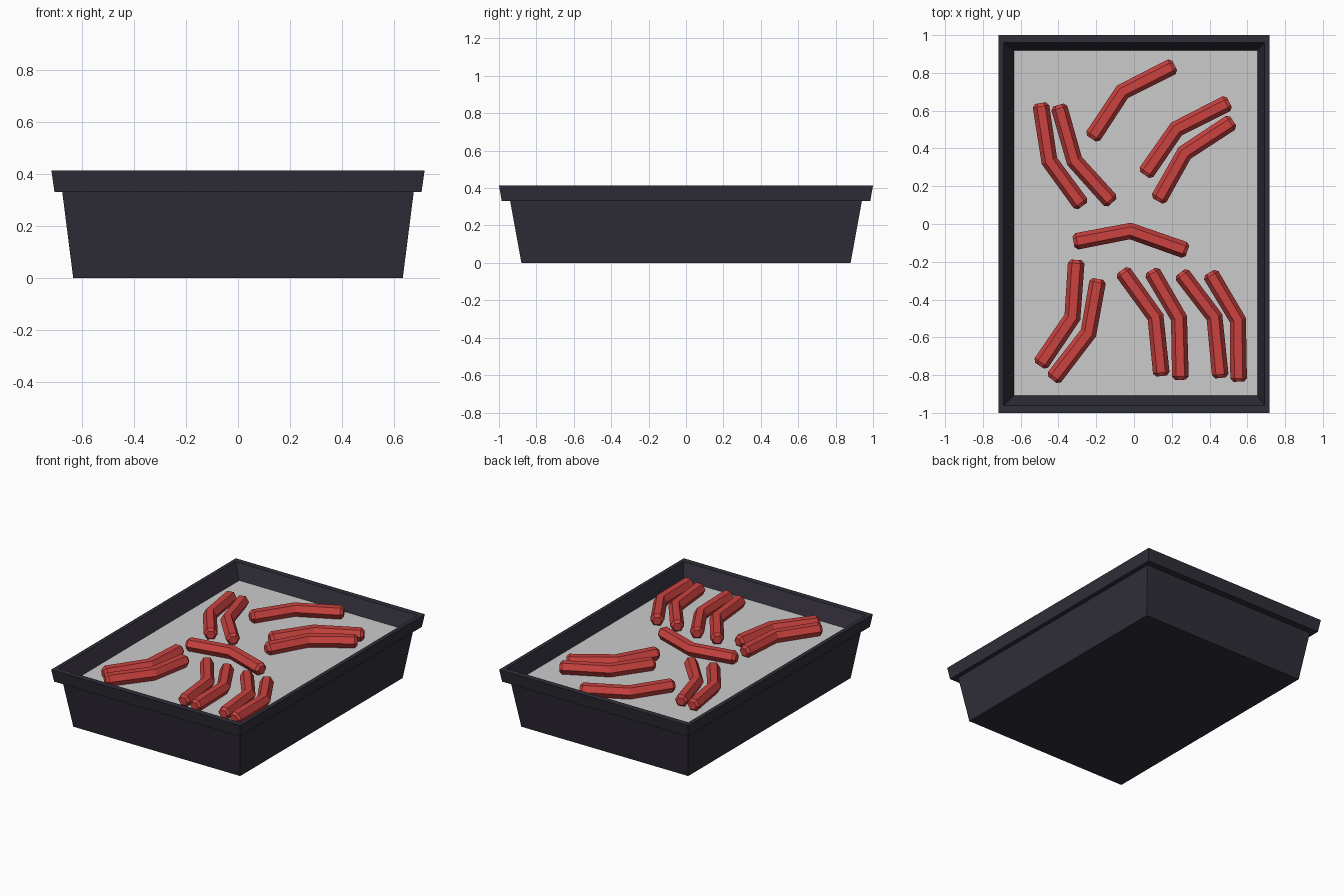
import bpy, bmesh, math
from mathutils import Vector

if "Cube" in bpy.data.objects:
    bpy.data.objects.remove(bpy.data.objects["Cube"])


def material(name, rgb):
    m = bpy.data.materials.new(name)
    m.diffuse_color = (*rgb, 1)
    m.use_nodes = True
    m.node_tree.nodes["Principled BSDF"].inputs["Base Color"].default_value = m.diffuse_color
    return m


def loft(name, rings, mat=None):
    """Skin a list of equal-length point rings and cap both ends."""
    bm = bmesh.new()
    loops = [[bm.verts.new(p) for p in r] for r in rings]
    for a, b in zip(loops, loops[1:]):
        for i in range(len(a)):
            j = (i + 1) % len(a)
            bm.faces.new((a[i], a[j], b[j], b[i]))
    bm.faces.new(loops[0])
    bm.faces.new(loops[-1])
    bmesh.ops.recalc_face_normals(bm, faces=bm.faces)
    me = bpy.data.meshes.new(name)
    bm.to_mesh(me)
    bm.free()
    ob = bpy.data.objects.new(name, me)
    bpy.context.collection.objects.link(ob)
    if mat:
        me.materials.append(mat)
    return ob


def rect(hx, hy, z, ox=0, oy=0):
    return [(ox + sx * hx, oy + sy * hy, z)
            for sx, sy in ((-1, -1), (1, -1), (1, 1), (-1, 1))]


DARK = material("dark_plastic", (0.03, 0.027, 0.04))
RED = material("sausage_red", (0.6, 0.055, 0.05))
FLOOR_Z, OX, OY = 0.315, 0.01, 0.006

# Tapered tray with overhanging rim and recessed top
loft("tray", [
    rect(0.633, 0.88, 0),
    rect(0.675, 0.94, 0.33),
    rect(0.705, 0.985, 0.33),
    rect(0.717, 1.0, 0.414),
    rect(0.69, 0.96, 0.414),
    rect(0.644, 0.913, FLOOR_Z - 0.01, OX, OY),
], DARK)

# Grey lining the sausages lie on
loft("tray_lining", [rect(0.644, 0.913, FLOOR_Z - 0.006, OX, OY),
                     rect(0.644, 0.913, FLOOR_Z, OX, OY)])


def sausage(name, ends, r=0.044, z=0.353):
    """Six-sided bent bar with chamfered tips along a three-point path."""
    a, b, c = (Vector((x, y, z)) for x, y in ends)
    d1, d2 = (b - a).normalized(), (c - b).normalized()
    mid = (d1 + d2).normalized()
    tip = 0.018
    stations = [(a, d1, 0.65), (a + d1 * tip, d1, 1), (b, mid, 1),
                (c - d2 * tip, d2, 1), (c, d2, 0.65)]
    rings = []
    for p, d, s in stations:
        side = Vector((d.y, -d.x, 0))
        rings.append([p + side * (r * s * math.cos(k * math.pi / 3))
                      + Vector((0, 0, r * s * math.sin(k * math.pi / 3)))
                      for k in range(6)])
    loft(name, rings, RED)


# Sausage paths: end, bend, end
PATHS = [
    ((-.495, .64), (-.448, .334), (-.273, .095)),
    ((-.40, .63), (-.315, .334), (-.115, .113)),
    ((.215, .84), (-.061, .70), (-.225, .452)),
    ((.505, .645), (.225, .503), (.056, .26)),
    ((.525, .545), (.268, .376), (.125, .122)),
    ((-.32, -.095), (-.019, -.037), (.283, -.143)),
    ((-.305, -.19), (-.326, -.493), (-.50, -.75)),
    ((-.19, -.291), (-.241, -.577), (-.432, -.825)),
    ((-.065, -.245), (.114, -.493), (.146, -.805)),
    ((.09, -.245), (.238, -.498), (.246, -.825)),
    ((.246, -.257), (.426, -.493), (.458, -.815)),
    ((.40, -.257), (.55, -.509), (.554, -.835)),
]
for n, path in enumerate(PATHS, 1):
    sausage(f"sausage_{n}", path)
